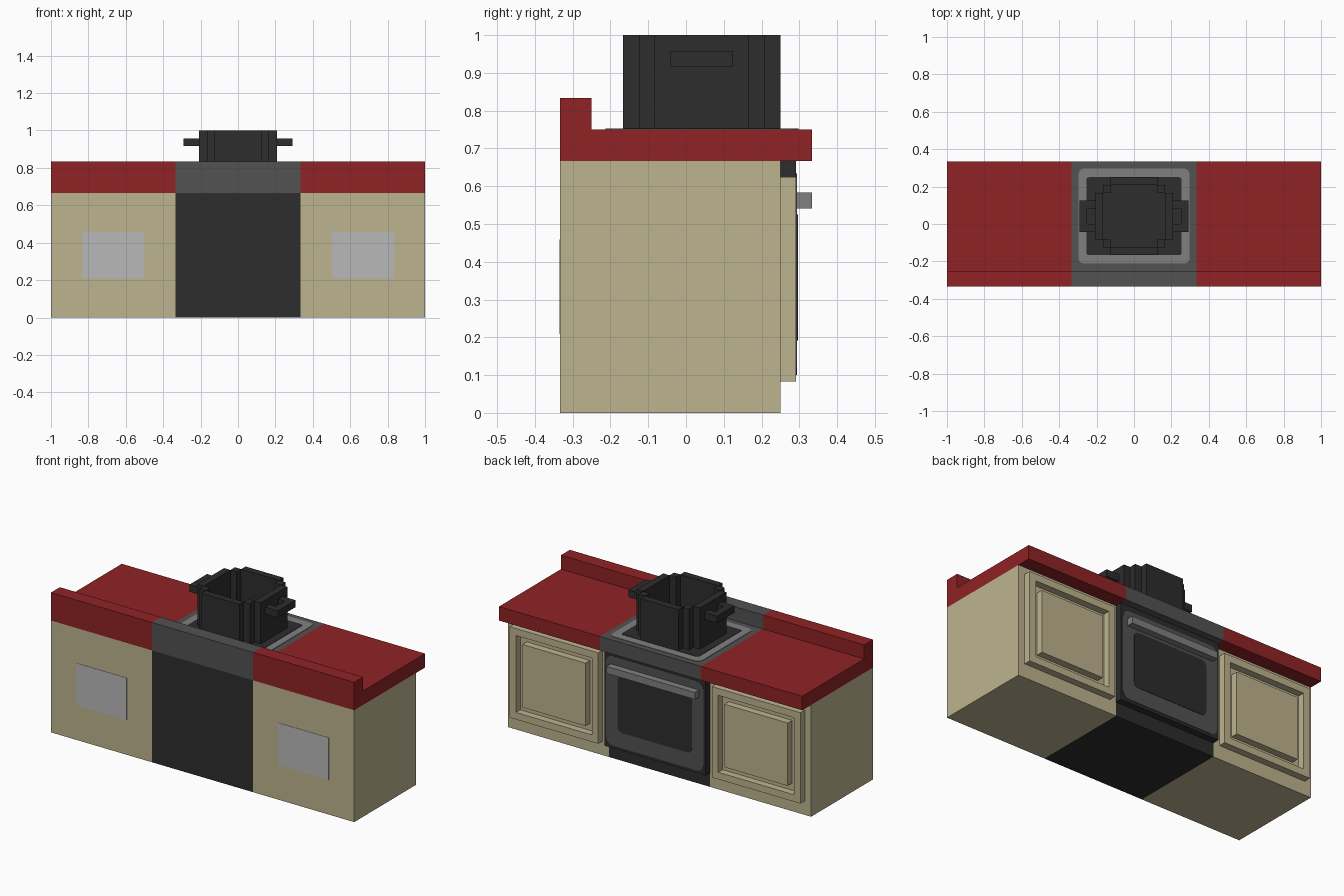
import bpy, bmesh, math

if "Cube" in bpy.data.objects:
    bpy.data.objects.remove(bpy.data.objects["Cube"])

U = 1 / 24  # modelling unit: 48 units across


def mat(name, r, g, b):
    m = bpy.data.materials.new(name)
    m.diffuse_color = (r, g, b, 1)
    m.use_nodes = True
    m.node_tree.nodes["Principled BSDF"].inputs["Base Color"].default_value = m.diffuse_color
    return m


RED = mat("red counter", 0.279, 0.016, 0.018)
CREAM = mat("cream cabinet", 0.509, 0.456, 0.275)
BLACK = mat("black iron", 0.026, 0.026, 0.026)
DARK = mat("dark grey", 0.084, 0.084, 0.084)
GREY = mat("mid grey", 0.216, 0.216, 0.216)
PALE = mat("pale grey", 0.485, 0.485, 0.485)


def finish(name, bm, material):
    bmesh.ops.recalc_face_normals(bm, faces=bm.faces)
    me = bpy.data.meshes.new(name)
    bm.to_mesh(me)
    bm.free()
    me.materials.append(material)
    ob = bpy.data.objects.new(name, me)
    bpy.context.collection.objects.link(ob)
    return ob


def boxes(name, material, *specs):
    """One object from boxes given as x0, x1, y0, y1, z0, z1 in units."""
    bm = bmesh.new()
    for x0, x1, y0, y1, z0, z1 in specs:
        vs = bmesh.ops.create_cube(bm, size=1)["verts"]
        for v in vs:
            v.co.x = (x1 if v.co.x > 0 else x0) * U
            v.co.y = (y1 if v.co.y > 0 else y0) * U
            v.co.z = (z1 if v.co.z > 0 else z0) * U
    return finish(name, bm, material)


def rounded_plate(name, material, a0, a1, b0, b1, r, base, thick, upright=False):
    """Thin rounded rectangle, lying flat or standing on the +y side."""
    pts = []
    for i, (ca, cb) in enumerate([(a1 - r, b1 - r), (a0 + r, b1 - r),
                                  (a0 + r, b0 + r), (a1 - r, b0 + r)]):
        for k in range(4):
            t = math.pi / 2 * (i + k / 3)
            pts.append((ca + r * math.cos(t), cb + r * math.sin(t)))
    bm = bmesh.new()
    place = lambda a, b, h: (a * U, h * U, b * U) if upright else (a * U, b * U, h * U)
    f = bm.faces.new([bm.verts.new(place(a, b, base)) for a, b in pts])
    ext = bmesh.ops.extrude_face_region(bm, geom=[f])["geom"]
    for v in ext:
        if isinstance(v, bmesh.types.BMVert):
            v.co["yz".index("y" if upright else "z") + 1] += thick * U
    return finish(name, bm, material)


# Cabinets, countertops and panelled doors on both sides
for side, x in (("left", -24), ("right", 8)):
    boxes(side + "_cabinet", CREAM, (x, x + 16, -8, 6, 0, 16))
    boxes(side + "_countertop", RED, (x, x + 16, -8, 8, 16, 18),
          (x, x + 16, -8, -6, 18, 20))
    boxes(side + "_door_frame", CREAM,
          (x + 1, x + 2, 6, 7, 2, 15), (x + 14, x + 15, 6, 7, 2, 15),
          (x + 2, x + 14, 6, 7, 2, 3), (x + 2, x + 14, 6, 7, 14, 15))
    boxes(side + "_door_panel", CREAM, (x + 3, x + 13, 6, 7, 4, 13))
    boxes(side + "_wall_plate", PALE, (x + 4, x + 12, -8.05, -8, 5, 11))

# Oven body, door and cooktop
boxes("oven_body", BLACK, (-8, 8, -8, 6, 0, 16))
boxes("oven_door", BLACK, (-8, 8, 6, 7, 2, 16))
rounded_plate("oven_door_trim", DARK, -7.7, 7.7, 2.4, 15.2, 1, 7, 0.06, True)
rounded_plate("oven_window", BLACK, -5.9, 5.9, 4.6, 12.6, 0.7, 7.05, 0.06, True)
boxes("oven_handle", GREY, (-7, 7, 7, 8, 13, 14))
boxes("cooktop", DARK, (-8, 8, -8, 8, 16, 18), (-8, 8, -8, -6, 18, 20))
rounded_plate("burner_ring", GREY, -7.15, 7.15, -5.1, 7.15, 0.8, 18, 0.06)
rounded_plate("burner_plate", BLACK, -6.1, 6.1, -4, 6, 0.3, 18.05, 0.06)

# Stepped round pot with open top
C = 1  # pot centre along y
walls = []
for s in (-1, 1):
    a, b = sorted((4 * s, 5 * s))
    walls.append((a, b, C - 3, C + 3, 18, 24))
    walls.append((-3, 3, C + a, C + b, 18, 24))
    for t in (-1, 1):
        x0, x1 = sorted((3 * s, 4 * s))
        y0, y1 = sorted((3 * t, 4 * t))
        walls.append((x0, x1, C + y0, C + y1, 18, 24))
boxes("pot_wall", BLACK, *walls)
boxes("pot_floor", BLACK, (-4, 4, C - 3, C + 3, 18, 19),
      (-3, 3, C + 3, C + 4, 18, 19), (-3, 3, C - 4, C - 3, 18, 19))

# Looped pot handles
for side, s in (("left", -1), ("right", 1)):
    a0, a1 = sorted((5 * s, 6 * s))
    g0, g1 = sorted((6 * s, 7 * s))
    boxes(side + "_pot_handle", BLACK, (g0, g1, C - 2, C + 2, 22, 23),
          (a0, a1, C + 1, C + 2, 22, 23), (a0, a1, C - 2, C - 1, 22, 23))
